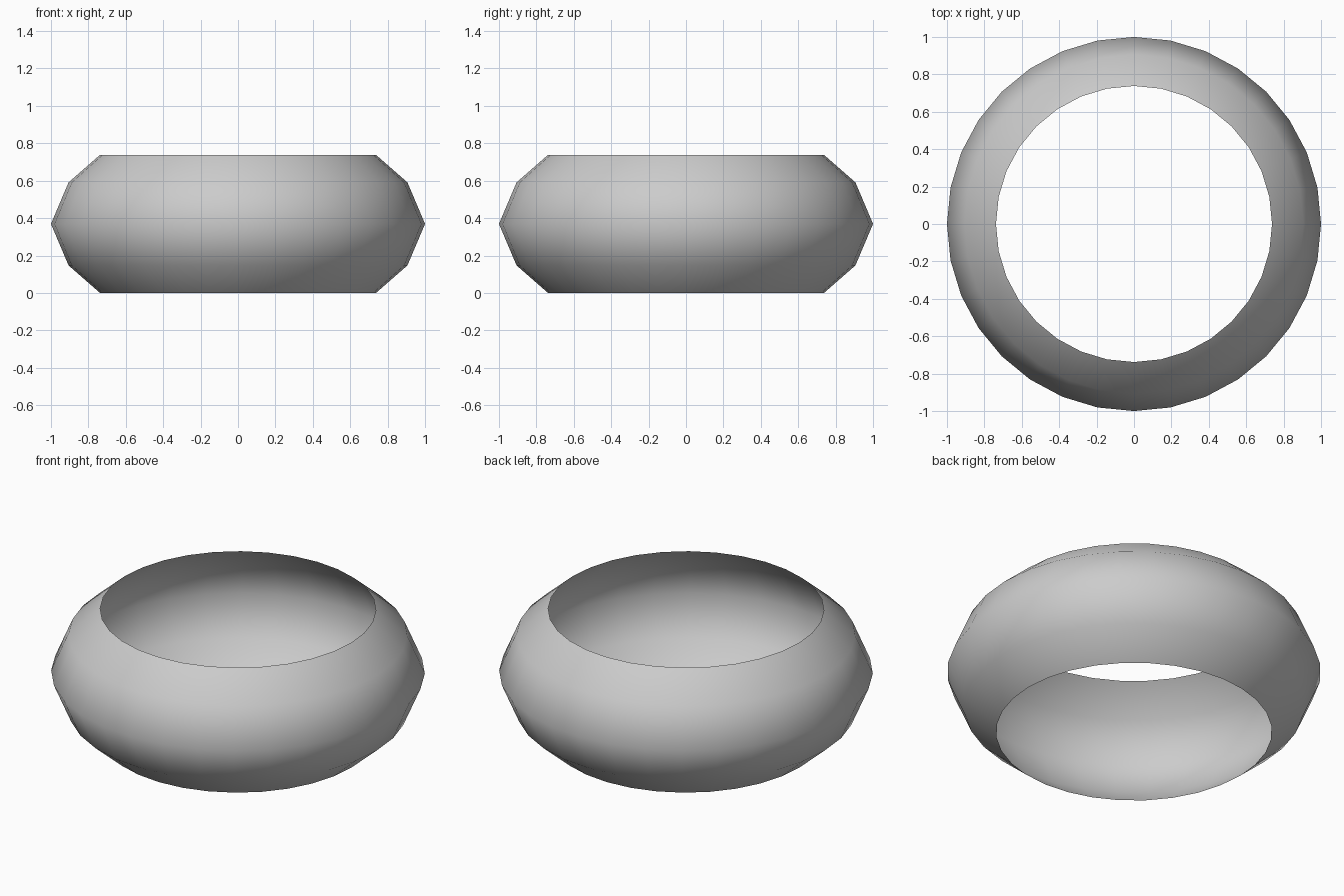
import bpy, bmesh
from math import cos, sin, tau

if "Cube" in bpy.data.objects:
    bpy.data.objects.remove(bpy.data.objects["Cube"])

SIDES = 32
# Half-open bulging profile: radius, height
PROFILE = [(0.738, 0.0), (0.906, 0.147), (1.0, 0.369), (0.906, 0.591), (0.738, 0.738)]

# Open ring band: thin lathed sheet with no caps
bm = bmesh.new()
rings = [[bm.verts.new((r * cos(tau * i / SIDES), r * sin(tau * i / SIDES), z))
          for i in range(SIDES)] for r, z in PROFILE]
for low, high in zip(rings, rings[1:]):
    for i in range(SIDES):
        j = (i + 1) % SIDES
        face = bm.faces.new((low[i], low[j], high[j], high[i]))
        face.smooth = True

mesh = bpy.data.meshes.new("ring_band")
bm.to_mesh(mesh)
bm.free()
band = bpy.data.objects.new("ring_band", mesh)
bpy.context.collection.objects.link(band)
